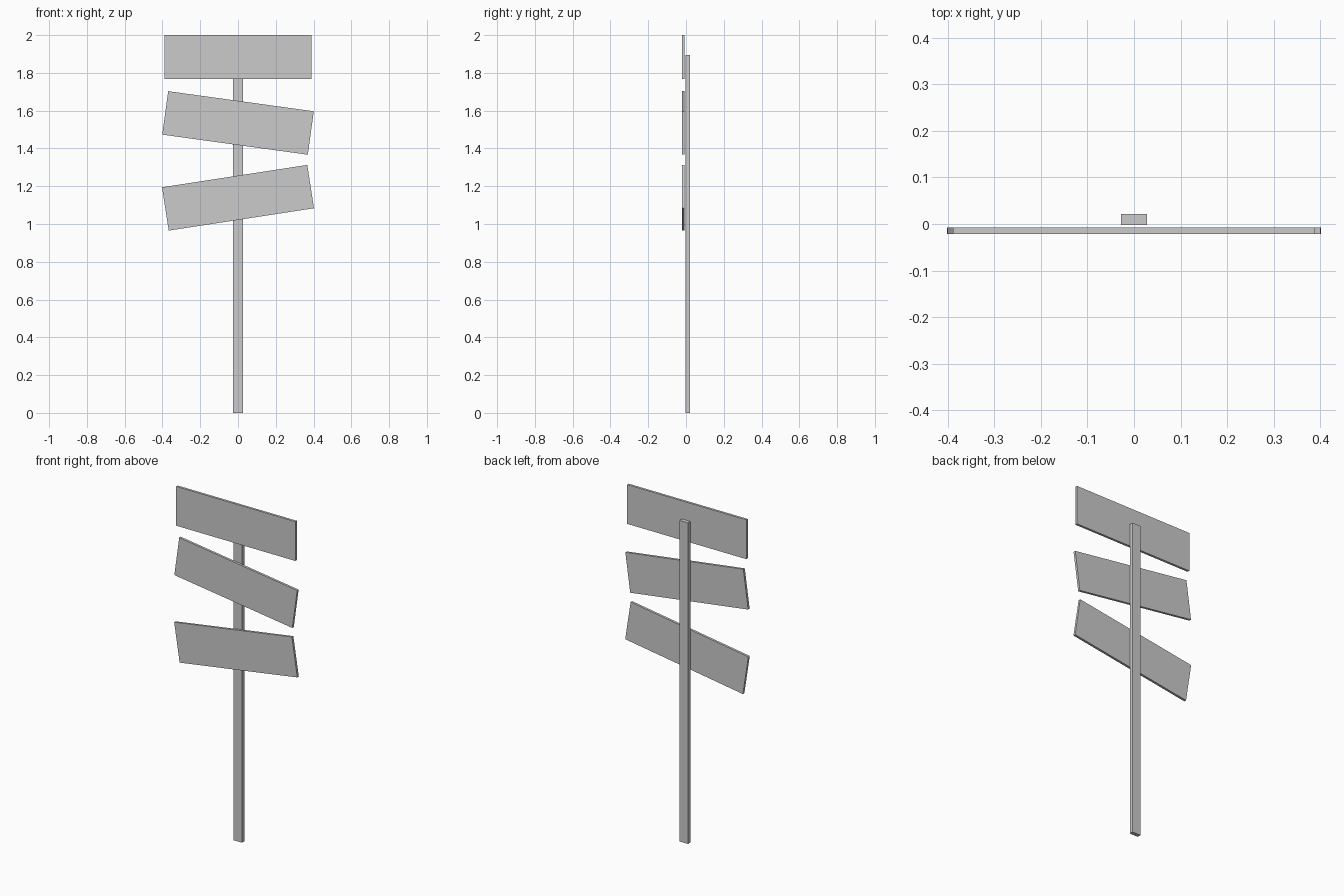
import bpy
import math

if "Cube" in bpy.data.objects:
    bpy.data.objects.remove(bpy.data.objects["Cube"])


def box(name, size, centre, tilt=0.0):
    """Axis-aligned box, optionally tilted in the front plane (degrees about y)."""
    bpy.ops.mesh.primitive_cube_add(size=1, location=centre,
                                    rotation=(0, math.radians(tilt), 0))
    obj = bpy.context.object
    obj.name = name
    obj.scale = size
    bpy.ops.object.transform_apply(location=False, rotation=False, scale=True)
    return obj


# Upright post
POST_HEIGHT = 1.896
box("post", (0.055, 0.023, POST_HEIGHT), (0, 0.0095, POST_HEIGHT / 2))

# Sign boards set just in front of the post: name, centre height, tilt
for name, z, tilt in (("top_board", 1.884, 0.0),
                      ("middle_board", 1.535, 7.85),
                      ("lower_board", 1.139, -8.75)):
    box(name, (0.778, 0.014, 0.232), (0, -0.014, z), tilt)
